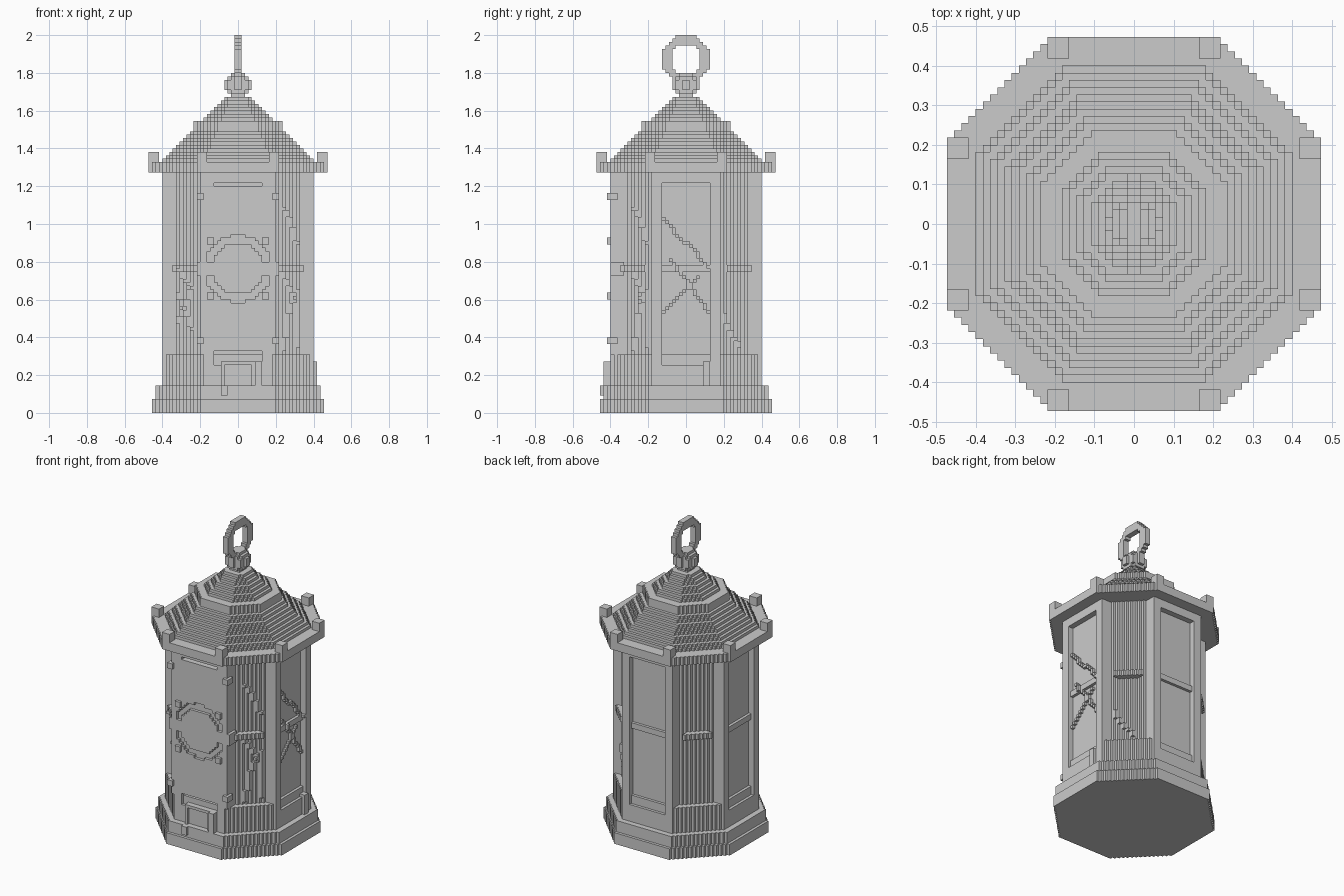
import bpy, bmesh, math

if "Cube" in bpy.data.objects:
    bpy.data.objects.remove(bpy.data.objects["Cube"])

S = 2 / 110            # edge length of one block
taken = set()          # all blocks placed so far
parts = {}


def box(x0, x1, y0, y1, z0, z1, test=lambda x, y, z: True):
    """Blocks in a range whose centre passes the test."""
    return {(i, j, k) for i in range(x0, x1) for j in range(y0, y1) for k in range(z0, z1)
            if test(i + .5, j + .5, k + .5)}


def in_oct(a, x, y):
    x, y = abs(x), abs(y)
    return max(x, y) <= a and x + y <= round(a * math.sqrt(2))


def octagon(a, z0, z1, test=lambda x, y, z: True):
    return box(-a, a, -a, a, z0, z1, lambda x, y, z: in_oct(a, x, y) and test(x, y, z))


def near(x, y):
    return min(abs(x), abs(y))


def add(name, cells):
    cells = cells - taken
    taken.update(cells)
    parts.setdefault(name, set()).update(cells)


def strand(side, pts):
    """Block line drawn on a side view (metres), laid on the surface behind it."""
    out = set()
    for (u0, z0), (u1, z1) in zip(pts, pts[1:]):
        n = int(max(abs(u1 - u0), abs(z1 - z0)) / S) + 1
        for t in range(n + 1):
            u = math.floor((u0 + (u1 - u0) * t / n) / S)
            k = math.floor((z0 + (z1 - z0) * t / n) / S)
            for d in range(26, 0, -1):
                behind = (d - 1, u, k) if side == 'right' else (u, -d, k)
                if behind in taken:
                    out.add((d, u, k) if side == 'right' else (u, -d - 1, k))
                    break
    return out


# stepped plinth with shallow sills under the panels
add("plinth", octagon(25, 0, 4))
add("plinth", octagon(24, 4, 8))
add("plinth", octagon(22, 8, 17, lambda x, y, z: z < 14 or near(x, y) > 7
                      or max(abs(x), abs(y)) < 21))


# front door plate with ring groove and cross bar
def door(x, y, z):
    r = math.hypot(x, z - 42)
    groove = 7.4 < r < 9.8 and y < -21 and not 40 < z < 44
    slot = abs(x) < 7 and y < -20 and (17 < z < 18 or 66 < z < 67)
    return not (groove or slot)


add("door_plate", box(-11, 11, -22, -18, 17, 70, door))
add("door_bar", box(-12, 12, -22, -18, 40, 44))

# body core with recessed panels, eight square posts and panel lintels
add("body_core", octagon(20, 17, 70))
add("corner_posts", octagon(22, 17, 70, lambda x, y, z: 7 < near(x, y) < 10 and y > -18.5))
add("corner_posts", box(-22, 22, -10, -7, 17, 70, lambda x, y, z: abs(x) > 18))
add("panel_lintels", octagon(22, 67, 70, lambda x, y, z: near(x, y) < 7 and y > -20))

# horizontal bars across the panels
add("panel_bars", octagon(21, 41, 43, lambda x, y, z: near(x, y) < 7 and y > -20))
add("corner_bars", octagon(22, 41, 43, lambda x, y, z: near(x, y) > 12))

# door rivets
for s in (-1, 1):
    for c, z in ((11, 62), (11, 20), (8, 49), (8, 33)):
        add("door_rivets", box(s * c - 1, s * c + 1, -23, -20, z, z + 2))

# blocks on the plinth
add("front_step_plate", box(-5, 6, -23, -20, 8, 15, lambda x, y, z: z > 14 or abs(x) > 4))
add("plinth_blocks", box(5, 7, -24, -20, 6, 15))
add("plinth_blocks", box(20, 23, 5, 7, 6, 15))
add("plinth_blocks", box(-5, -3, -25, -22, 5, 8))

# crossed strands on the right and front sides
for side, pts in (
        ('right', [(-.12, 1.03), (.12, .77)]),
        ('right', [(-.12, .54), (.06, .72)]),
        ('right', [(-.08, .80), (.12, .54)]),
        ('right', [(.2, .52), (.24, .42), (.29, .35)]),
        ('front', [(.24, 1.09), (.27, 1.05), (.31, .9)]),
        ('front', [(.32, .65), (.26, .48), (.25, .34)]),
        ('front', [(.24, .74), (.31, .60), (.31, .36)]),
        ('front', [(-.32, .75), (-.25, .66), (-.32, .48)]),
        ('front', [(-.32, .63), (-.25, .45)])):
    add("strands", strand(side, pts))

# eaves with eight corner blocks
add("eaves", octagon(26, 70, 73))
add("eave_blocks", box(-26, 26, -26, 26, 70, 76, lambda x, y, z:
                       9 < near(x, y) < 12 and max(abs(x), abs(y)) > 23))

# lower roof, ledge and upper roof
for n in range(9):
    add("lower_roof", octagon(22 - n, 73 + n, 74 + n))
add("roof_ledge", octagon(13, 82, 85))
for n in range(7):
    add("upper_roof", octagon(10 - n, 85 + n, 86 + n))

# finial knob and hanging ring
add("finial_neck", octagon(2, 92, 94))
add("finial_knob", box(-4, 4, -4, 4, 92, 99,
                       lambda x, y, z: x * x + y * y + (z - 95.5) ** 2 < 13.8))
add("hanging_ring", box(-1, 1, -7, 7, 96, 110,
                        lambda x, y, z: 4.4 < math.hypot(y, z - 103) < 7.1))

# turn block sets into meshes with outer faces only
FACES = {(1, 0, 0): ((1, 0, 0), (1, 1, 0), (1, 1, 1), (1, 0, 1)),
         (-1, 0, 0): ((0, 0, 0), (0, 0, 1), (0, 1, 1), (0, 1, 0)),
         (0, 1, 0): ((0, 1, 0), (0, 1, 1), (1, 1, 1), (1, 1, 0)),
         (0, -1, 0): ((0, 0, 0), (1, 0, 0), (1, 0, 1), (0, 0, 1)),
         (0, 0, 1): ((0, 0, 1), (1, 0, 1), (1, 1, 1), (0, 1, 1)),
         (0, 0, -1): ((0, 0, 0), (0, 1, 0), (1, 1, 0), (1, 0, 0))}
for name, cells in parts.items():
    bm, verts = bmesh.new(), {}
    for c in sorted(cells):
        for d, quad in FACES.items():
            if (c[0] + d[0], c[1] + d[1], c[2] + d[2]) in taken:
                continue
            loop = []
            for q in quad:
                p = (c[0] + q[0], c[1] + q[1], c[2] + q[2])
                if p not in verts:
                    verts[p] = bm.verts.new([v * S for v in p])
                loop.append(verts[p])
            bm.faces.new(loop)
    me = bpy.data.meshes.new(name)
    bm.to_mesh(me)
    bm.free()
    bpy.context.collection.objects.link(bpy.data.objects.new(name, me))
